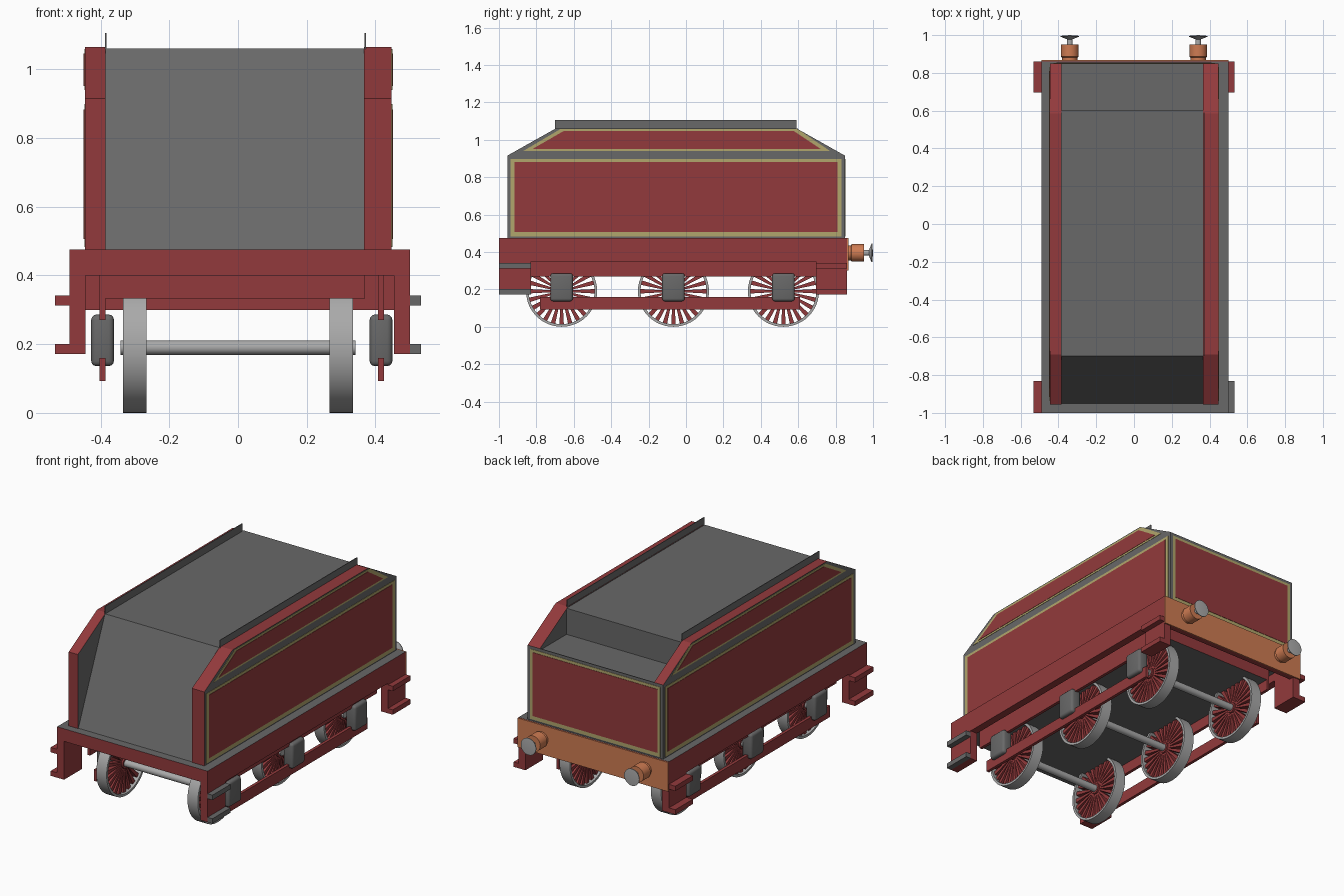
import bpy, bmesh, math
from mathutils import Matrix, Vector

cube = bpy.data.objects.get("Cube")
if cube:
    bpy.data.objects.remove(cube, do_unlink=True)


def material(name, rgb):
    m = bpy.data.materials.new(name)
    m.use_nodes = True
    m.diffuse_color = (*rgb, 1)
    m.node_tree.nodes["Principled BSDF"].inputs["Base Color"].default_value = (*rgb, 1)
    return m


RED = material("crimson", (0.29, 0.042, 0.045))
GREY = material("dark grey", (0.14, 0.14, 0.14))
STEEL = material("steel", (0.4, 0.4, 0.4))
LINING = material("cream lining", (0.44, 0.38, 0.15))
ORANGE = material("orange", (0.62, 0.2, 0.085))


def finish(name, bm, mats, rule=None, smooth=False):
    """Turn a bmesh into an object; rule picks a material slot from a face normal."""
    bmesh.ops.recalc_face_normals(bm, faces=bm.faces)
    bm.normal_update()
    if rule:
        for f in bm.faces:
            f.material_index = rule(f.normal)
    mesh = bpy.data.meshes.new(name)
    bm.to_mesh(mesh)
    bm.free()
    for m in mats:
        mesh.materials.append(m)
    ob = bpy.data.objects.new(name, mesh)
    bpy.context.collection.objects.link(ob)
    if smooth:
        bpy.ops.object.select_all(action='DESELECT')
        ob.select_set(True)
        bpy.context.view_layer.objects.active = ob
        bpy.ops.object.shade_smooth_by_angle(angle=math.radians(40))
    return ob


def add_prism(bm, profile, x0, x1):
    """Extrude a (y, z) outline from x0 to x1."""
    face = bm.faces.new([bm.verts.new((x0, y, z)) for y, z in profile])
    ext = bmesh.ops.extrude_face_region(bm, geom=[face])["geom"]
    bmesh.ops.translate(bm, verts=[v for v in ext if isinstance(v, bmesh.types.BMVert)],
                        vec=(x1 - x0, 0, 0))


def prism(name, profile, x0, x1, mats, rule=None):
    bm = bmesh.new()
    add_prism(bm, profile, x0, x1)
    return finish(name, bm, mats, rule)


def rect(y0, y1, z0, z1):
    return [(y0, z0), (y0, z1), (y1, z1), (y1, z0)]


def box(name, x, y, z, mats, rule=None):
    return prism(name, rect(*y, *z), *x, mats, rule)


def lathe(name, profile, centre, axis, mat, steps=32):
    """Spin a closed (radius, along) outline about the x or y axis."""
    bm = bmesh.new()
    turn = Matrix.Rotation(math.pi / 2, 4, 'Y') if axis == 'x' else Matrix.Rotation(-math.pi / 2, 4, 'X')
    verts = [bm.verts.new((r, 0, a)) for r, a in profile]
    edges = [bm.edges.new((verts[i - 1], verts[i])) for i in range(len(verts))]
    bmesh.ops.spin(bm, geom=verts + edges, cent=(0, 0, 0), axis=(0, 0, 1),
                   angle=math.tau, steps=steps, use_merge=True)
    bmesh.ops.remove_doubles(bm, verts=bm.verts, dist=0.0002)
    bmesh.ops.transform(bm, matrix=Matrix.Translation(centre) @ turn, verts=bm.verts)
    return finish(name, bm, [mat], smooth=True)


def flat_grey(n):
    return 1 if abs(n.z) > 0.9 else 0


# Running plate, valances, floor and buffer beam
box("running_plate", (-0.49, 0.5), (-1, 0.86), (0.4, 0.475), [RED, GREY], flat_grey)
box("floor", (-0.385, 0.37), (-0.84, 0.7), (0.333, 0.4), [RED, GREY], flat_grey)
box("rear_beam", (-0.49, 0.5), (0.83, 0.862), (0.3, 0.474), [RED])
box("buffer_beam_face", (-0.49, 0.5), (0.862, 0.868), (0.3, 0.474), [ORANGE])

# Tank body: sloped front plate, flat top and lower rear deck
X0, X1 = -0.445, 0.447
IN0, IN1 = -0.385, 0.366
prism("tank_core", [(-0.95, 0.475), (-0.7, 1.06), (0.6, 1.06), (0.6, 0.905),
                    (0.848, 0.905), (0.848, 0.475)], IN0, IN1, [GREY])
side_outline = [(-0.955, 0.475), (-0.955, 0.915), (-0.69, 1.064),
                (0.585, 1.064), (0.85, 0.915), (0.85, 0.475)]
upper_lining = [(-0.87, 0.94), (-0.67, 1.058), (0.595, 1.058), (0.77, 0.94)]
upper_red = [(-0.82, 0.951), (-0.655, 1.046), (0.577, 1.046), (0.72, 0.951)]

for label, s, inner, outer in (("right", -1, IN0, X0), ("left", 1, IN1, X1)):
    prism(label + "_side_panel", side_outline, inner, outer, [RED, GREY],
          lambda n: 1 if abs(n.x) > 0.9 or n.y > 0.9 else 0)
    # Painted panels and lining on the sides
    for part, outline, mat, depth in (
            ("lower_lining", rect(-0.938, 0.832, 0.482, 0.898), LINING, 0.002),
            ("lower_panel", rect(-0.916, 0.81, 0.506, 0.882), RED, 0.004),
            ("upper_lining", upper_lining, LINING, 0.002),
            ("upper_panel", upper_red, RED, 0.004)):
        prism(f"{label}_{part}", outline, outer, outer + s * depth, [mat])
    # Thin coal rail along the top
    rail = -0.385 if s < 0 else 0.37
    box(label + "_coal_rail", (rail - 0.002, rail + 0.002), (-0.7, 0.59), (1.04, 1.105), [GREY])

# Rear panel with lining
box("rear_plate", (IN0, IN1), (0.846, 0.85), (0.475, 0.915), [GREY])
box("rear_lining", (X0 + 0.018, X1 - 0.018), (0.85, 0.852), (0.482, 0.898), [LINING])
box("rear_panel", (X0 + 0.036, X1 - 0.036), (0.85, 0.854), (0.504, 0.882), [RED])

# Buffers
for label, x in (("right", -0.34), ("left", 0.34)):
    c = (x, 0.866, 0.395)
    lathe(label + "_buffer_housing", [(0, 0), (0.04, 0), (0.04, 0.015), (0.047, 0.02),
                                      (0.047, 0.085), (0, 0.085)], c, 'y', ORANGE)
    lathe(label + "_buffer_head", [(0, 0.08), (0.015, 0.08), (0.015, 0.112), (0.05, 0.126),
                                   (0.05, 0.13), (0, 0.134)], c, 'y', STEEL)

# Valances, outer frames, brackets and steps
AXLES = (-0.665, -0.067, 0.521)
for label, s in (("right", -1), ("left", 1)):
    edge = -0.49 if s < 0 else 0.5
    inner = edge - s * 0.046
    box(label + "_valance", (inner, edge), (-1, 0.86), (0.35, 0.401), [RED])
    mid = 0.011 + s * 0.405
    fx = (mid - 0.009, mid + 0.009)
    box(label + "_upper_frame", fx, (-0.84, 0.7), (0.27, 0.4), [RED])
    box(label + "_lower_frame", fx, (-0.78, 0.61), (0.093, 0.16), [RED])
    for end, y in (("front", (-1, -0.83)), ("rear", (0.695, 0.86))):
        box(f"{label}_{end}_bracket", (inner, edge), y, (0.172, 0.351), [RED])
        mat = GREY if (s > 0 and end == "front") else RED
        for height, z in (("lower", 0.172), ("upper", 0.312)):
            box(f"{label}_{end}_{height}_step", (edge, s * 0.532), y, (z, z + 0.029), [mat])

    # Axle boxes with rounded outlines
    for i, y in enumerate(AXLES):
        bm = bmesh.new()
        size = Matrix.Diagonal((0.066, 0.12, 0.15, 1))
        bmesh.ops.create_cube(bm, size=1, matrix=Matrix.Translation((mid, y, 0.211)) @ size)
        bmesh.ops.bevel(bm, geom=bm.edges[:], offset=0.015, segments=3, profile=0.5,
                        affect='EDGES')
        finish(f"{label}_axle_box_{i + 1}", bm, [GREY], smooth=True)

# Wheelsets: rim, spokes, hub and axle
R, SPOKES = 0.19, 24
for i, y in enumerate(AXLES):
    lathe(f"axle_{i + 1}", [(0, -0.342), (0.021, -0.342), (0.021, 0.342), (0, 0.342)],
          (0, y, R), 'x', STEEL, 16)
    for label, x in (("right", -0.3), ("left", 0.3)):
        c = Vector((x, y, R))
        lathe(f"{label}_wheel_rim_{i + 1}", [(R, -0.034), (R, 0.034), (R - 0.014, 0.034),
                                             (R - 0.014, -0.034)], c, 'x', STEEL, 48)
        lathe(f"{label}_wheel_hub_{i + 1}", [(0, -0.03), (0.032, -0.03), (0.032, 0.03),
                                             (0, 0.03)], c, 'x', RED, 24)
        bm = bmesh.new()
        for k in range(SPOKES):
            a = math.tau * k / SPOKES
            outline = [(y + r * math.cos(a) - w * math.sin(a), R + r * math.sin(a) + w * math.cos(a))
                       for r, w in ((0.025, -0.004), (0.18, -0.012), (0.18, 0.012), (0.025, 0.004))]
            add_prism(bm, outline, x - 0.02, x + 0.02)
        finish(f"{label}_wheel_spokes_{i + 1}", bm, [RED])
